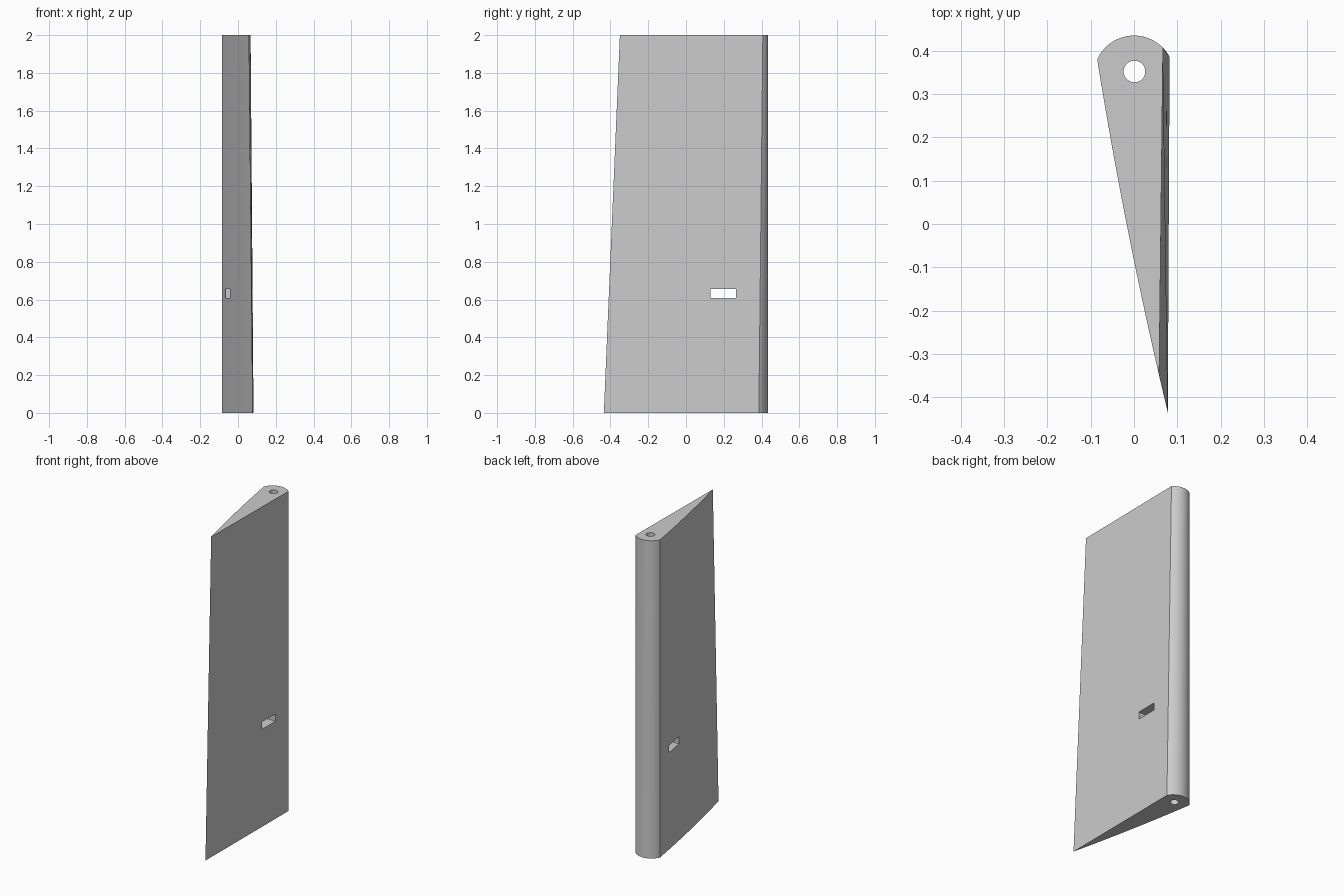
import bpy, bmesh, math
from mathutils import Vector

cube = bpy.data.objects.get("Cube")
if cube:
    bpy.data.objects.remove(cube, do_unlink=True)

HEIGHT = 2.0
ARC_CENTRE, ARC_RADIUS = Vector((0, 0.342)), 0.093
LEFT_CORNER, TIP = Vector((-0.085, 0.38)), Vector((0.078, -0.435))

# One flat grey for the whole part
grey = bpy.data.materials.new("light grey")
grey.use_nodes = True
colour = (0.6, 0.6, 0.6, 1)
grey.diffuse_color = colour
grey.node_tree.nodes["Principled BSDF"].inputs["Base Color"].default_value = colour


def bowed_side(y):
    """x of the gently bowed side at depth y."""
    t = (LEFT_CORNER.y - y) / (LEFT_CORNER.y - TIP.y)
    return LEFT_CORNER.x + (TIP.x - LEFT_CORNER.x) * t - 0.032 * t * (1 - t)


def section(round_end, tip_y, side_steps=16, arc_steps=40):
    """Wedge outline: bowed side up to the corner, then round the thick edge."""
    points = []
    for i in range(side_steps):
        y = tip_y + (LEFT_CORNER.y - tip_y) * i / side_steps
        points.append((bowed_side(y), y))
    start = math.atan2(LEFT_CORNER.y - ARC_CENTRE.y, LEFT_CORNER.x)
    end = math.atan2(round_end.y - ARC_CENTRE.y, round_end.x)
    for i in range(arc_steps + 1):
        a = start + (end - start) * i / arc_steps
        points.append((ARC_RADIUS * math.cos(a), ARC_CENTRE.y + ARC_RADIUS * math.sin(a)))
    return points


# Wedge-shaped blade lofted between its bottom and top sections
bm = bmesh.new()
bottom = [bm.verts.new((x, y, 0)) for x, y in section(Vector((0.083, 0.386)), TIP.y)]
top = [bm.verts.new((x, y, HEIGHT)) for x, y in section(Vector((0.067, 0.407)), -0.35)]
bm.faces.new(bottom)
bm.faces.new(top)
for i in range(len(bottom)):
    j = (i + 1) % len(bottom)
    bm.faces.new((bottom[i], bottom[j], top[j], top[i]))
bmesh.ops.recalc_face_normals(bm, faces=bm.faces)
mesh = bpy.data.meshes.new("blade")
bm.to_mesh(mesh)
bm.free()
mesh.materials.append(grey)
blade = bpy.data.objects.new("blade", mesh)
bpy.context.collection.objects.link(blade)


def cut(cutter, name):
    """Subtract a cutter from the blade and discard it."""
    cutter.name = name
    cutter.hide_render = True
    cutter.data.materials.append(grey)
    bpy.context.view_layer.objects.active = blade
    mod = blade.modifiers.new(name, "BOOLEAN")
    mod.operation, mod.solver, mod.object = "DIFFERENCE", "EXACT", cutter
    bpy.ops.object.modifier_apply(modifier=name)
    bpy.data.objects.remove(cutter, do_unlink=True)


# Pivot hole along the full height
bpy.ops.mesh.primitive_cylinder_add(vertices=40, radius=0.025, depth=HEIGHT + 0.2,
                                    location=(0.001, 0.352, HEIGHT / 2))
cut(bpy.context.object, "pivot_hole")

# Rectangular slot straight through the sides
bpy.ops.mesh.primitive_cube_add(size=1, location=(0, 0.198, 0.632))
bpy.context.object.scale = (0.5, 0.135, 0.046)
bpy.context.view_layer.update()
cut(bpy.context.object, "side_slot")

# Smooth round surfaces, sharp corners
bpy.ops.object.select_all(action="DESELECT")
blade.select_set(True)
bpy.context.view_layer.objects.active = blade
bpy.ops.object.shade_smooth_by_angle(angle=math.radians(15))
